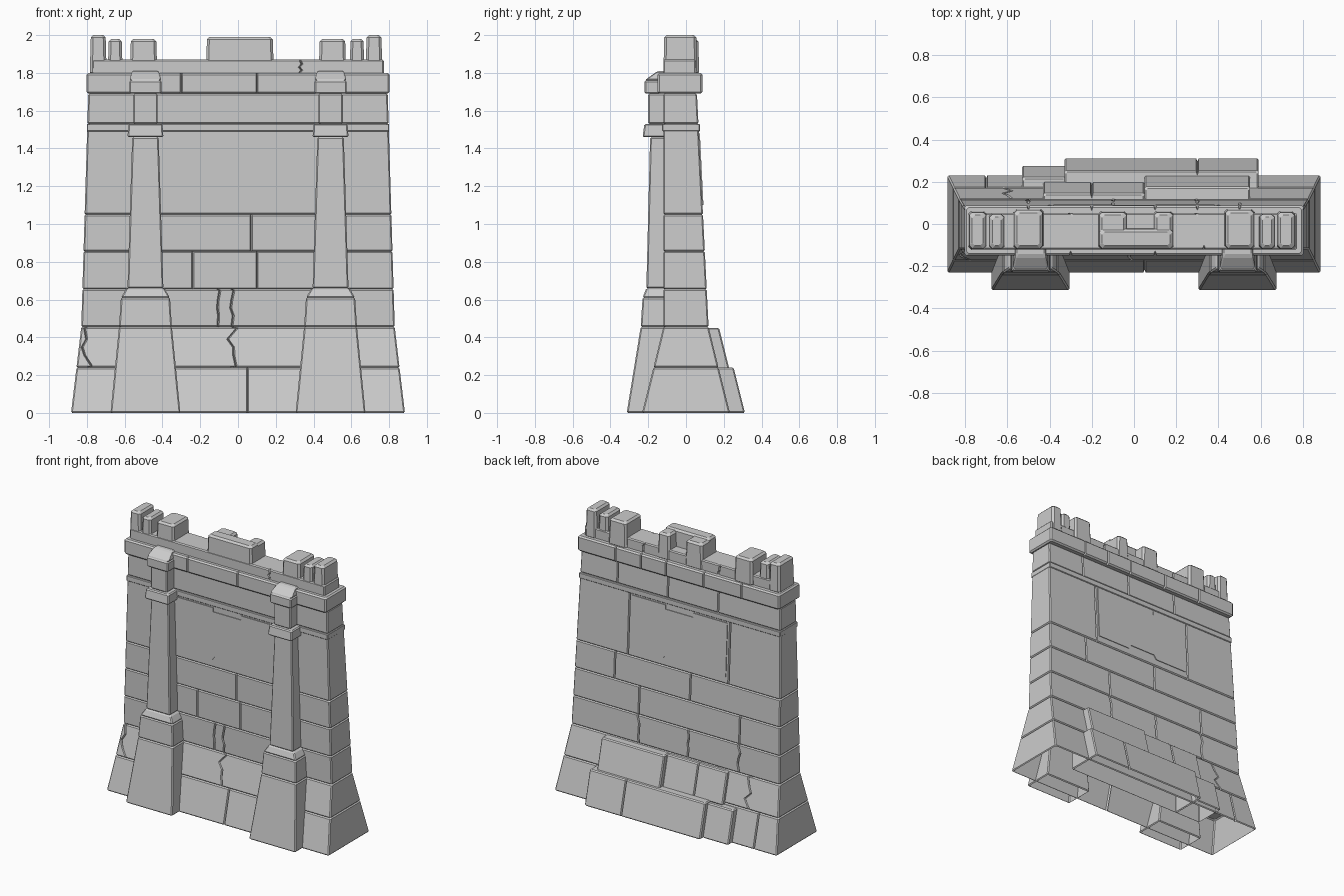
import bpy
import bmesh
import random

random.seed(4)
if "Cube" in bpy.data.objects:
    bpy.data.objects.remove(bpy.data.objects["Cube"])

GREY = (.6, .6, .6, 1)
stone = bpy.data.materials.new("grey stone")
stone.use_nodes = True
stone.diffuse_color = GREY
stone.node_tree.nodes["Principled BSDF"].inputs["Base Color"].default_value = GREY


def finish(name, bm):
    mesh = bpy.data.meshes.new(name)
    bm.to_mesh(mesh)
    bm.free()
    mesh.materials.append(stone)
    bpy.context.collection.objects.link(bpy.data.objects.new(name, mesh))


# Bounds of the wall at a height: left, right, front, back; the foot flares out
def wall(z):
    flare = max(0, .45 - z)
    rise = max(0, z - .45)
    half = .83 + .12 * flare - .03 * rise
    return -half, half, -.12 - .25 * flare, .12 + .25 * flare - .05 * rise


def grow(bounds, sideways, depth):
    left, right, front, back = bounds
    return left - sideways, right + sideways, front - depth, back + depth


# Grooved upright joints along one face; inward points into the stone
def joint_points(joints, y, inward, wobble):
    points = []
    for joint in joints:
        x = joint + random.uniform(-wobble, wobble)
        for step in (-1, 0, 1):
            points.append((x + inward * step * .006, y if step else y + inward * .014))
    return points


# Tapered stone with worn edges, optionally split by joints on its front and back
def stones(name, z_low, z_high, low, high, front=(), back=(), edge=.007, wobble=0, cap=True):
    bm = bmesh.new()
    worn = edge / (z_high - z_low)
    levels = [(0, edge), (worn, 0), (1 - worn, 0), (1, edge)]
    if wobble:
        levels[2:2] = [(t, 0) for t in (.3, .5, .7)]
    if not cap:
        levels.append((1, .06))
    rings = []
    for t, inset in levels:
        bounds = [a + (b - a) * t for a, b in zip(low, high)]
        xl, xr, yf, yb = grow(bounds, -inset, -inset)
        z = z_low + (z_high - z_low) * t
        points = [(xl, yf + edge), (xl + edge, yf)]
        points += joint_points(sorted(front), yf, 1, wobble)
        points += [(xr - edge, yf), (xr, yf + edge), (xr, yb - edge), (xr - edge, yb)]
        points += joint_points(sorted(back, reverse=True), yb, -1, wobble)
        points += [(xl + edge, yb), (xl, yb - edge)]
        rings.append([bm.verts.new((x, y, z)) for x, y in points])
    for lower, upper in zip(rings, rings[1:]):
        for i in range(len(lower)):
            j = (i + 1) % len(lower)
            bm.faces.new((lower[i], lower[j], upper[j], upper[i]))
    if cap:
        bm.faces.new(rings[-1])
        bm.faces.new(reversed(rings[0]))
    finish(name, bm)


# Wall courses from the ground up, open underneath: name, top, front joints, back joints, wobble
courses = [
    ("base_course", .24, [.05], [-.7], 0),
    ("sloped_course", .455, [-.03, .6, -.8], [-.34, -.6], .03),
    ("plinth_course", .655, [-.1, -.03], [.3, -.1, -.5], .01),
    ("lower_course", .855, [-.24, .1], [.3, -.5], 0),
    ("middle_course", 1.05, [.07], [.5, -.1], 0),
    ("panel_course", 1.53, [], [.4, -.4], 0),
    ("upper_course", 1.69, [], [.5, .1, -.3], 0),
]
bottom = 0
for name, top, front, back, wobble in courses:
    stones(name, bottom, top, wall(bottom), wall(top), front, back, wobble=wobble, cap=False)
    bottom = top

# Cornice, string band and low parapet
cornice = grow(wall(bottom), .01, .03)
stones("cornice", bottom, 1.8, cornice, cornice, [-.3, .1], [.5, .3, .1, -.2, -.5], edge=.01)
band = grow(wall(1.5), .002, .006)
stones("string_band", 1.49, 1.53, band, band, edge=.004)
ledge = grow(wall(1.8), -.017, 0)
stones("parapet", 1.79, 1.87, ledge, ledge, [.33], [.3, -.3], wobble=.01)


# Footing stones standing out from the back of the sloping foot
def footing(name, left, right, z_low, z_high, out, joints, open_below):
    low, high = [(left, right, .05, wall(z)[-1] + out) for z in (z_low, z_high)]
    stones(name, z_low, z_high, low, high, back=joints, cap=not open_below)


footing("back_footing_large", -.33, .59, 0, .24, .08, [.3], True)
footing("back_footing_small", -.53, -.32, 0, .23, .045, [], True)
footing("back_slope_large", .05, .55, .23, .45, .055, [], False)
footing("back_slope_small", -.43, .05, .23, .45, .025, [-.2], False)

# Buttress parts from the ground up: name, top, half width and reach at the bottom, then at the top
buttress = [
    ("foot", .455, (.185, .314), (.14, .24)),
    ("pedestal", .61, (.14, .24), (.13, .23)),
    ("pedestal_slope", .66, (.13, .23), (.1, .21)),
    ("shaft", 1.46, (.095, .21), (.07, .19)),
    ("collar", 1.53, (.095, .23), (.09, .22)),
    ("neck", 1.69, (.065, .2), (.065, .2)),
    ("bracket", 1.76, (.085, .22), (.085, .22)),
    ("bracket_slope", 1.81, (.085, .22), (.07, .15)),
]
for side, sign in (("left", 1), ("right", -1)):
    bottom = 0
    for part, top, *sections in buttress:
        low, high = [(sign * .49 - w, sign * .49 + w, -reach, -.1) for w, reach in sections]
        stones(f"{side}_buttress_{part}", bottom, top, low, high, cap=bottom > 0)
        bottom = top


# Merlons along the top
def merlon(name, x, half, front=-.12, back=.06, top=1.98):
    foot = (x - half, x + half, front, back)
    stones(name, 1.79, top, foot, grow(foot, -.006, -.005), edge=.013)


for side, sign in (("left", 1), ("right", -1)):
    merlon(f"{side}_inner_merlon", sign * .5, .073, back=.07)
    merlon(f"{side}_split_merlon", sign * .64 - .01, .04, back=.05)
    merlon(f"{side}_corner_merlon", sign * .73 - .01, .045, top=2)
merlon("centre_merlon", .01, .18, back=-.02, top=1.99)
merlon("centre_merlon_back_right", -.1, .07, front=-.06)
merlon("centre_merlon_back_left", .14, .05, front=-.06)


# Notched panels, as thin plates lying on the front or back of the wall
def panel(name, half, face_index, thickness, low=1.1, high=1.48):
    right = [(.1, low + .03), (.12, low), (half, low), (half, high), (.11, high), (.11, high - .03)]
    outline = right + [(-x, z) for x, z in reversed(right)]
    bm = bmesh.new()
    face = bm.faces.new([bm.verts.new((x, wall(z)[face_index], z)) for x, z in outline])
    grown = bmesh.ops.extrude_face_region(bm, geom=[face])["geom"]
    moved = [v for v in grown if isinstance(v, bmesh.types.BMVert)]
    bmesh.ops.translate(bm, vec=(0, thickness, 0), verts=moved)
    bmesh.ops.recalc_face_normals(bm, faces=bm.faces)
    finish(name, bm)


panel("front_panel", .4, 2, -.005)
panel("back_panel", .38, 3, .005)
